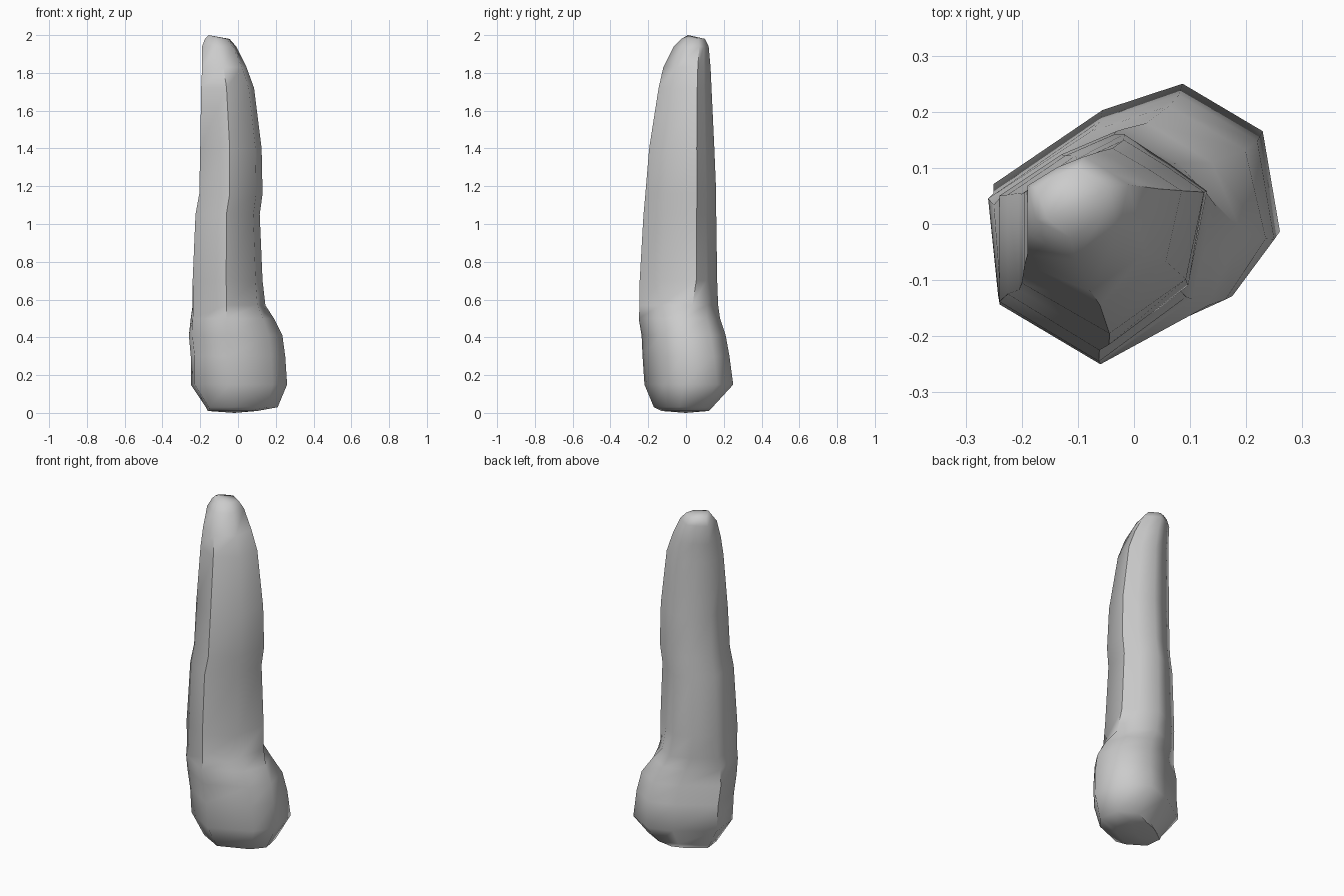
import bpy
import bmesh
import math
from mathutils import Vector

cube = bpy.data.objects.get("Cube")
if cube:
    bpy.data.objects.remove(cube, do_unlink=True)

# One plain grey for the whole form
grey = bpy.data.materials.new("stone_grey")
grey.use_nodes = True
colour = (0.6, 0.6, 0.6, 1)
grey.diffuse_color = colour
grey.node_tree.nodes["Principled BSDF"].inputs["Base Color"].default_value = colour

# Eight-sided outlines in a unit box: slim shaft and swollen foot
SHAFT = [(0, .26), (.48, 0), (.9, .28), (1, .73), (.8, .86), (.56, 1), (.3, .9), (0, .72)]
FOOT = [(.04, .24), (.4, 0), (.85, .22), (1, .44), (.94, .82), (.66, 1), (.38, .9), (0, .62)]

# Levels: height, left and right extent, front and back extent, foot share
LEVELS = [
    (.01, -.16, .1, -.13, .12, 1),
    (.03, -.17, .21, -.17, .14, 1),
    (.15, -.25, .26, -.22, .25, 1),
    (.3, -.25, .25, -.23, .23, 1),
    (.41, -.26, .235, -.235, .21, .9),
    (.5, -.25, .19, -.25, .18, .6),
    (.57, -.24, .145, -.245, .17, .2),
    (.7, -.24, .13, -.245, .165, 0),
    (1.05, -.225, .115, -.225, .16, 0),
    (1.16, -.205, .13, -.215, .16, 0),
    (1.4, -.2, .125, -.195, .15, 0),
    (1.72, -.195, .085, -.145, .135, 0),
    (1.83, -.19, .045, -.12, .13, 0),
    (1.94, -.19, -.01, -.065, .12, 0),
    (1.98, -.175, -.045, -.025, .1, 0),
]

# Loft the rings from the foot to the tip
bm = bmesh.new()
rings = []
for z, left, right, front, back, share in LEVELS:
    ring = []
    for s, f in zip(SHAFT, FOOT):
        p = Vector(s).lerp(Vector(f), share)
        ring.append(bm.verts.new((left + p.x * (right - left),
                                  front + p.y * (back - front), z)))
    rings.append(ring)
for low, high in zip(rings, rings[1:]):
    for i in range(len(low)):
        j = (i + 1) % len(low)
        bm.faces.new((low[i], low[j], high[j], high[i]))

# Close both ends with shallow fans, the upper one peaking off-centre
for ring, peak in ((rings[0], (-.02, 0, 0)), (rings[-1], (-.155, .01, 2))):
    tip = bm.verts.new(peak)
    for i in range(len(ring)):
        bm.faces.new((ring[i], ring[(i + 1) % len(ring)], tip))
bmesh.ops.recalc_face_normals(bm, faces=bm.faces)

mesh = bpy.data.meshes.new("stone_pillar")
bm.to_mesh(mesh)
bm.free()
mesh.materials.append(grey)
pillar = bpy.data.objects.new("stone_pillar", mesh)
bpy.context.collection.objects.link(pillar)

# Soft shading, with only the hardest edges kept crisp
bpy.context.view_layer.objects.active = pillar
pillar.select_set(True)
bpy.ops.object.shade_smooth_by_angle(angle=math.radians(60))
